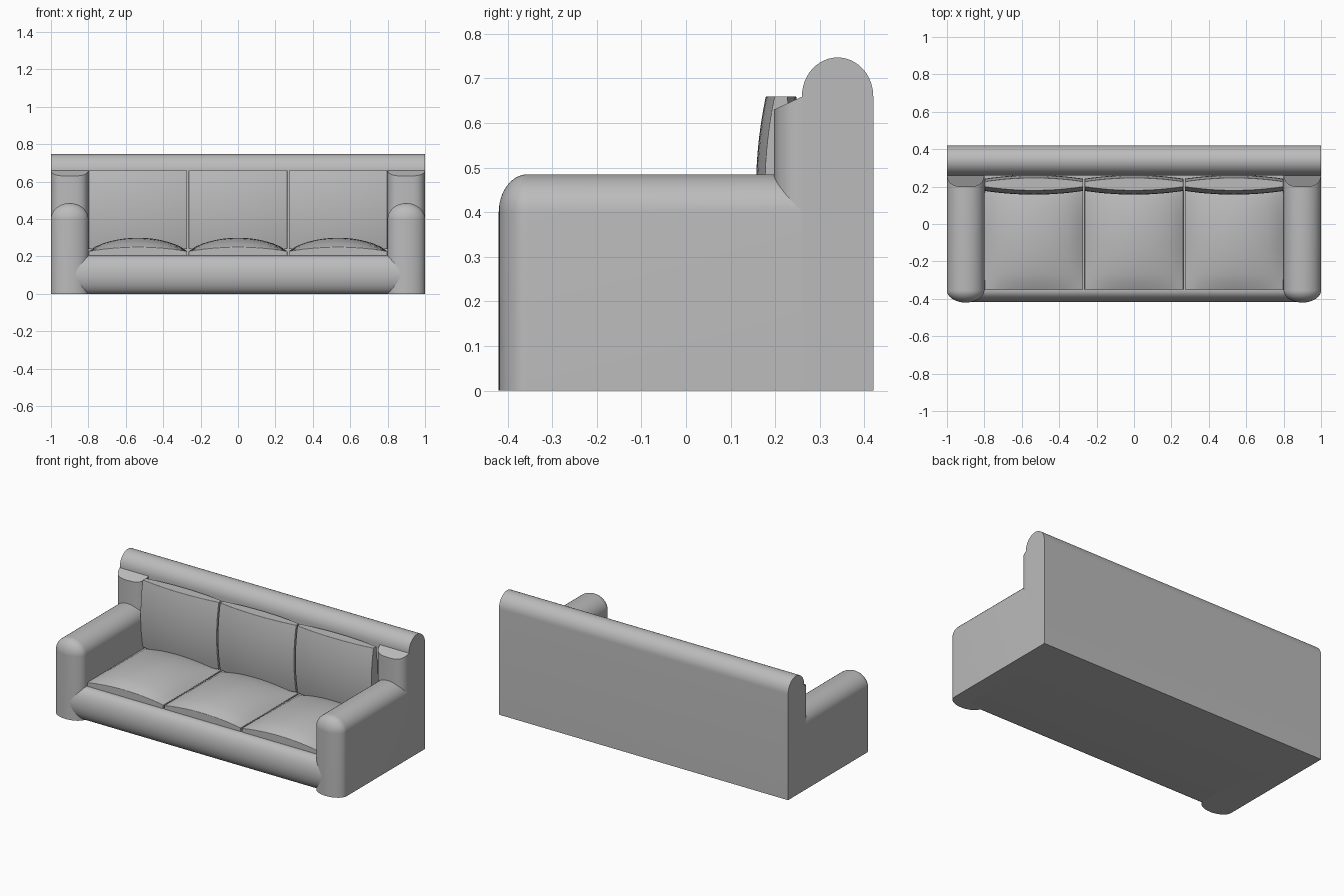
import bpy
import bmesh
from math import sin, cos, pi, radians
from mathutils import Vector

default = bpy.data.objects.get("Cube")
if default:
    bpy.data.objects.remove(default, do_unlink=True)

fabric = bpy.data.materials.new("grey fabric")
fabric.use_nodes = True
GREY = (0.5, 0.5, 0.5, 1)
fabric.diffuse_color = GREY
fabric.node_tree.nodes["Principled BSDF"].inputs["Base Color"].default_value = GREY


def finish(name, bm):
    bmesh.ops.recalc_face_normals(bm, faces=bm.faces)
    mesh = bpy.data.meshes.new(name)
    bm.to_mesh(mesh)
    bm.free()
    mesh.materials.append(fabric)
    obj = bpy.data.objects.new(name, mesh)
    bpy.context.collection.objects.link(obj)
    bpy.ops.object.select_all(action='DESELECT')
    obj.select_set(True)
    bpy.context.view_layer.objects.active = obj
    bpy.ops.object.shade_smooth_by_angle(angle=radians(35))
    return obj


def loft(name, rings):
    """Skin a list of equal-length closed rings and cap both ends."""
    bm = bmesh.new()
    loops = [[bm.verts.new(p) for p in ring] for ring in rings]
    n = len(loops[0])
    for a, b in zip(loops, loops[1:]):
        for i in range(n):
            j = (i + 1) % n
            bm.faces.new((a[i], a[j], b[j], b[i]))
    bm.faces.new(loops[0])
    bm.faces.new(loops[-1])
    return finish(name, bm)


def arch(half, wall, rise, steps=24):
    """Straight walls topped by a half ellipse, as (across, up) points."""
    top = [(half * cos(pi * i / steps), wall + rise * sin(pi * i / steps))
           for i in range(steps + 1)]
    return [(half, 0)] + top + [(-half, 0)]


def cushion(name, size, place, low, high):
    """Pillow box; low and high give the two broad surfaces over (u, v)."""
    bm = bmesh.new()
    bmesh.ops.create_cube(bm, size=2)
    bmesh.ops.subdivide_edges(bm, edges=bm.edges, cuts=13, use_grid_fill=True)
    for v in bm.verts:
        u, w, t = v.co.x, v.co.y, (v.co.z + 1) / 2
        depth = low(u, w) * (1 - t) + high(u, w) * t
        v.co = place(u * size[0] / 2, w * size[1] / 2, depth)
    obj = finish(name, bm)
    bevel = obj.modifiers.new("soft edge", 'BEVEL')
    bevel.width = 0.008
    bevel.segments = 3
    bevel.limit_method = 'ANGLE'
    bevel.angle_limit = radians(50)


# Backrest with a rounded top rail
loft("backrest", [[(x, 0.34 + a, z) for a, z in arch(0.08, 0.66, 0.087)]
                  for x in (-1, 1)])

# Seat base with a rolled front edge
roll = [(-0.355 - 0.062 * sin(pi * i / 20), 0.1025 - 0.1025 * cos(pi * i / 20))
        for i in range(21)]
base = roll + [(0.3, 0.205), (0.3, 0)]
loft("seat_base", [[(x, y, z) for y, z in base] for x in (-0.9, 0.9)])

# Arms with rounded fronts, and the padded corners behind them
for side, label in ((1, "left"), (-1, "right")):
    rings = [[(side * 0.9 + a, 0.28, z) for a, z in arch(0.1, 0.4, 0.085)]]
    for i in range(13):
        t = pi / 2 * i / 12
        s = max(cos(t), 0.01)
        rings.append([(side * 0.9 + a, -0.355 - 0.065 * sin(t), z)
                      for a, z in arch(0.1 * s, 0.4, 0.085 * s)])
    loft(label + "_arm", rings)

    pad = []
    for i in range(11):
        t = pi / 2 * i / 10
        half = 0.1 * max(cos(t), 0.01) ** 0.6
        y, top = 0.262 - 0.065 * sin(t), 0.66 - 0.03 * sin(t)
        pad.append([(side * 0.9 + a * half, y, z)
                    for a, z in ((-1, 0.3), (1, 0.3), (1, top), (-1, top))])
    loft(label + "_corner_pad", pad)

# Three seat cushions and three back cushions
for i, label in enumerate(("right", "middle", "left")):
    cx = (i - 1) * 0.535
    cushion(label + "_seat_cushion", (0.527, 0.57),
            lambda x, y, d: Vector((cx + x, y - 0.065, d)),
            lambda u, v: 0.203,
            lambda u, v: 0.228 + 0.022 * (1 - u * u)
            + 0.05 * (1 - u * u) ** 0.7 * (1 - v * v) ** 0.7)
    cushion(label + "_back_cushion", (0.527, 0.42),
            lambda x, y, d: Vector((cx + x, d, y + 0.45)),
            lambda u, v: 0.157 + 0.02 * u * u + 0.022 * v * v,
            lambda u, v: 0.262 - 0.02 * u * u - 0.015 * v * v)
